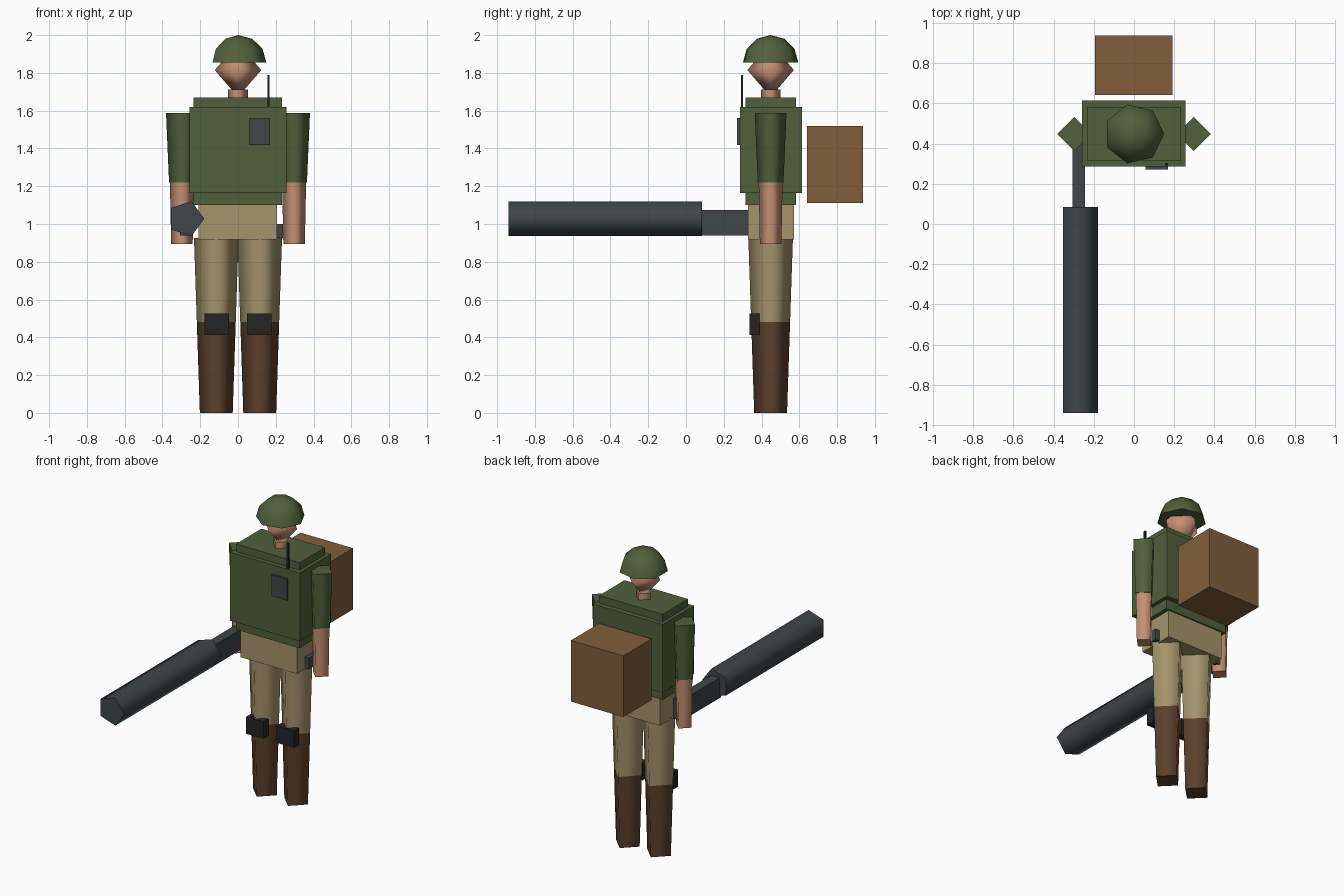
import bpy
import bmesh
from math import cos, sin, pi
from mathutils import Matrix, Vector

cube = bpy.data.objects.get("Cube")
if cube:
    bpy.data.objects.remove(cube, do_unlink=True)


def material(name, r, g, b):
    m = bpy.data.materials.new(name)
    m.use_nodes = True
    m.diffuse_color = (r, g, b, 1)
    bsdf = m.node_tree.nodes["Principled BSDF"]
    bsdf.inputs["Base Color"].default_value = (r, g, b, 1)
    bsdf.inputs["Roughness"].default_value = 0.9
    return m


GREEN = material("olive green", 0.082, 0.117, 0.044)
TAN = material("khaki tan", 0.38, 0.296, 0.15)
BROWN = material("boot brown", 0.107, 0.051, 0.025)
PACK = material("pack brown", 0.223, 0.114, 0.045)
SKIN = material("skin", 0.56, 0.28, 0.17)
METAL = material("gun metal", 0.05, 0.063, 0.067)
BLACK = material("black", 0.018, 0.018, 0.019)

Y = 0.448  # depth of the body's centre line


def finish(name, bm, *mats):
    bmesh.ops.recalc_face_normals(bm, faces=bm.faces)
    mesh = bpy.data.meshes.new(name)
    bm.to_mesh(mesh)
    bm.free()
    for m in mats:
        mesh.materials.append(m)
    ob = bpy.data.objects.new(name, mesh)
    bpy.context.collection.objects.link(ob)
    return ob


def box(name, mat, x, y, z):
    """Box given by its (min, max) range on each axis."""
    bm = bmesh.new()
    bmesh.ops.create_cube(bm, size=1)
    for v in bm.verts:
        v.co = Vector([(a + b) / 2 + c * (b - a)
                       for (a, b), c in zip((x, y, z), v.co)])
    return finish(name, bm, mat)


def lathe(name, mats, profile, sides, centre, turn=None):
    """Smooth-sided turned shape from (radius, height) pairs, with flat caps.
    Band i takes mats[i], the last material repeating."""
    bm = bmesh.new()
    rings = []
    for r, h in profile:
        n = sides if r else 1
        rings.append([bm.verts.new((r * cos(2 * pi * i / sides),
                                    r * sin(2 * pi * i / sides), h))
                      for i in range(n)])
    last = len(mats) - 1
    for band, (lo, hi) in enumerate(zip(rings, rings[1:])):
        for i in range(sides):
            j = i + 1
            corners = [lo[i % len(lo)], lo[j % len(lo)],
                       hi[j % len(hi)], hi[i % len(hi)]]
            f = bm.faces.new(list(dict.fromkeys(corners)))
            f.smooth = True
            f.material_index = min(band, last)
    for ring, index in ((rings[0], 0), (rings[-1], last)):
        if len(ring) > 1:
            bm.faces.new(ring).material_index = index
    if turn:
        bmesh.ops.transform(bm, matrix=turn, verts=bm.verts)
    bmesh.ops.translate(bm, vec=centre, verts=bm.verts)
    return finish(name, bm, *mats)


# Trunk
box("hips", TAN, (-0.21, 0.207), (0.328, 0.573), (0.917, 1.12))
box("torso", GREEN, (-0.235, 0.233), (0.315, 0.582), (1.10, 1.67))
box("vest", GREEN, (-0.258, 0.256), (0.285, 0.615), (1.165, 1.62))

# Head
lathe("neck", [SKIN], [(0.052, 1.64), (0.052, 1.712)], 4, (0, Y, 0))
lathe("head", [SKIN], [(0, 1.672), (0.123, 1.815), (0, 1.958)], 4, (0, Y, 0))
dome = [(0.15 * cos(pi * k / 6), 0.145 * sin(pi * k / 6)) for k in range(3)]
lathe("helmet", [GREEN], dome + [(0, 0.145)], 7, (0, Y, 1.855))

# Limbs and knee pads
for side, s in (("left", 1), ("right", -1)):
    lathe(side + "_leg", [BROWN, TAN],
          [(0.087, 0), (0.103, 0.48), (0.118, 0.925)], 4, (s * 0.115, Y, 0))
    lathe(side + "_sleeve", [GREEN], [(0.068, 1.22), (0.084, 1.588)],
          4, (s * 0.297, Y, 0))
    lathe(side + "_forearm", [SKIN], [(0.057, 0.895), (0.064, 1.25)],
          4, (s * 0.297, Y, 0))
    box(side + "_knee_pad", BLACK, sorted((s * 0.048, s * 0.178)),
        (0.336, 0.389), (0.413, 0.525))

# Gear
box("backpack", PACK, (-0.195, 0.191), (0.641, 0.938), (1.11, 1.518))
box("radio", METAL, (0.058, 0.17), (0.271, 0.30), (1.418, 1.56))
box("antenna", BLACK, (0.155, 0.168), (0.29, 0.303), (1.55, 1.79))
box("hip_holster", METAL, (0.2, 0.237), (0.41, 0.485), (0.925, 1.0))

# Long gun held in the right hand
box("gun_grip", METAL, (-0.306, -0.243), (0.07, 0.485), (0.94, 1.075))
lathe("gun_barrel", [METAL], [(0.097, -0.085), (0.097, 0.94)], 5,
      (-0.276, 0, 1.028), Matrix.Rotation(pi / 2, 4, "X"))
